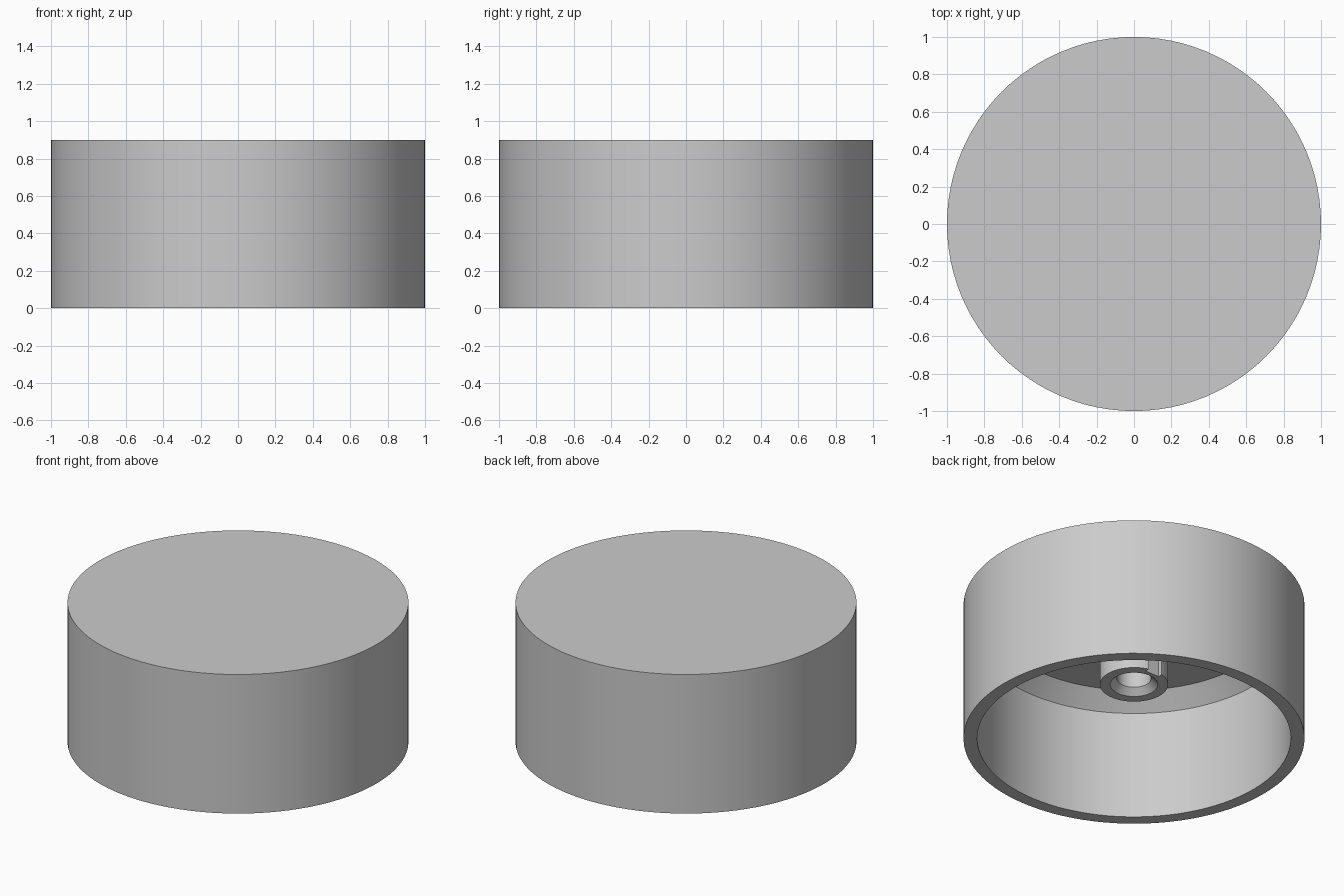
import bpy, bmesh, math

if "Cube" in bpy.data.objects:
    bpy.data.objects.remove(bpy.data.objects["Cube"], do_unlink=True)

SEGMENTS = 96
RADIUS, HEIGHT = 1.0, 0.9
BORE, CEILING, CHAMFER = 0.92, 0.8, 0.1
BOSS, BOSS_BOTTOM = 0.2, 0.365
HOLE, HOLE_CHAMFER = 0.1, 0.04

grey = bpy.data.materials.new("plain grey")
grey.use_nodes = True
colour = (0.6, 0.6, 0.6, 1)
grey.diffuse_color = colour
grey.node_tree.nodes["Principled BSDF"].inputs["Base Color"].default_value = colour


def lathe(name, profile, closed=False):
    """Turn a (radius, height) profile around the z axis."""
    bm = bmesh.new()
    verts = [bm.verts.new((r, 0, z)) for r, z in profile]
    edges = [bm.edges.new(pair) for pair in zip(verts, verts[1:])]
    if closed:
        edges.append(bm.edges.new((verts[-1], verts[0])))
    bmesh.ops.spin(bm, geom=verts + edges, cent=(0, 0, 0), axis=(0, 0, 1),
                   angle=math.tau, steps=SEGMENTS)
    bmesh.ops.remove_doubles(bm, verts=bm.verts, dist=0.0001)
    bmesh.ops.recalc_face_normals(bm, faces=bm.faces)
    mesh = bpy.data.meshes.new(name)
    bm.to_mesh(mesh)
    bm.free()
    obj = bpy.data.objects.new(name, mesh)
    bpy.context.collection.objects.link(obj)
    mesh.materials.append(grey)
    return obj


def activate(obj):
    bpy.ops.object.select_all(action='DESELECT')
    obj.select_set(True)
    bpy.context.view_layer.objects.active = obj


# Hollow round cap with a chamfer under its ceiling
cap = lathe("cap_shell", [
    (0, HEIGHT), (RADIUS, HEIGHT), (RADIUS, 0), (BORE, 0),
    (BORE, CEILING - CHAMFER), (BORE - CHAMFER, CEILING), (0, CEILING)])

# Central shaft socket with a countersunk hole
boss = lathe("shaft_socket", [
    (BOSS, CEILING + 0.02), (BOSS, BOSS_BOTTOM),
    (HOLE + HOLE_CHAMFER, BOSS_BOTTOM), (HOLE, BOSS_BOTTOM + HOLE_CHAMFER),
    (HOLE, CEILING + 0.02)], closed=True)

# Shallow keyway down the back of the socket
bpy.ops.mesh.primitive_cube_add(size=1, location=(0, 0.215, 0.6))
cutter = bpy.context.object
cutter.name = "keyway_cutter"
cutter.scale = (0.1, 0.1, 1)
cutter.hide_render = True
cut = boss.modifiers.new("keyway", 'BOOLEAN')
cut.operation = 'DIFFERENCE'
cut.solver = 'EXACT'
cut.object = cutter
activate(boss)
bpy.ops.object.modifier_apply(modifier=cut.name)
bpy.data.objects.remove(cutter, do_unlink=True)

for part in (cap, boss):
    activate(part)
    bpy.ops.object.shade_smooth_by_angle(angle=math.radians(30))
